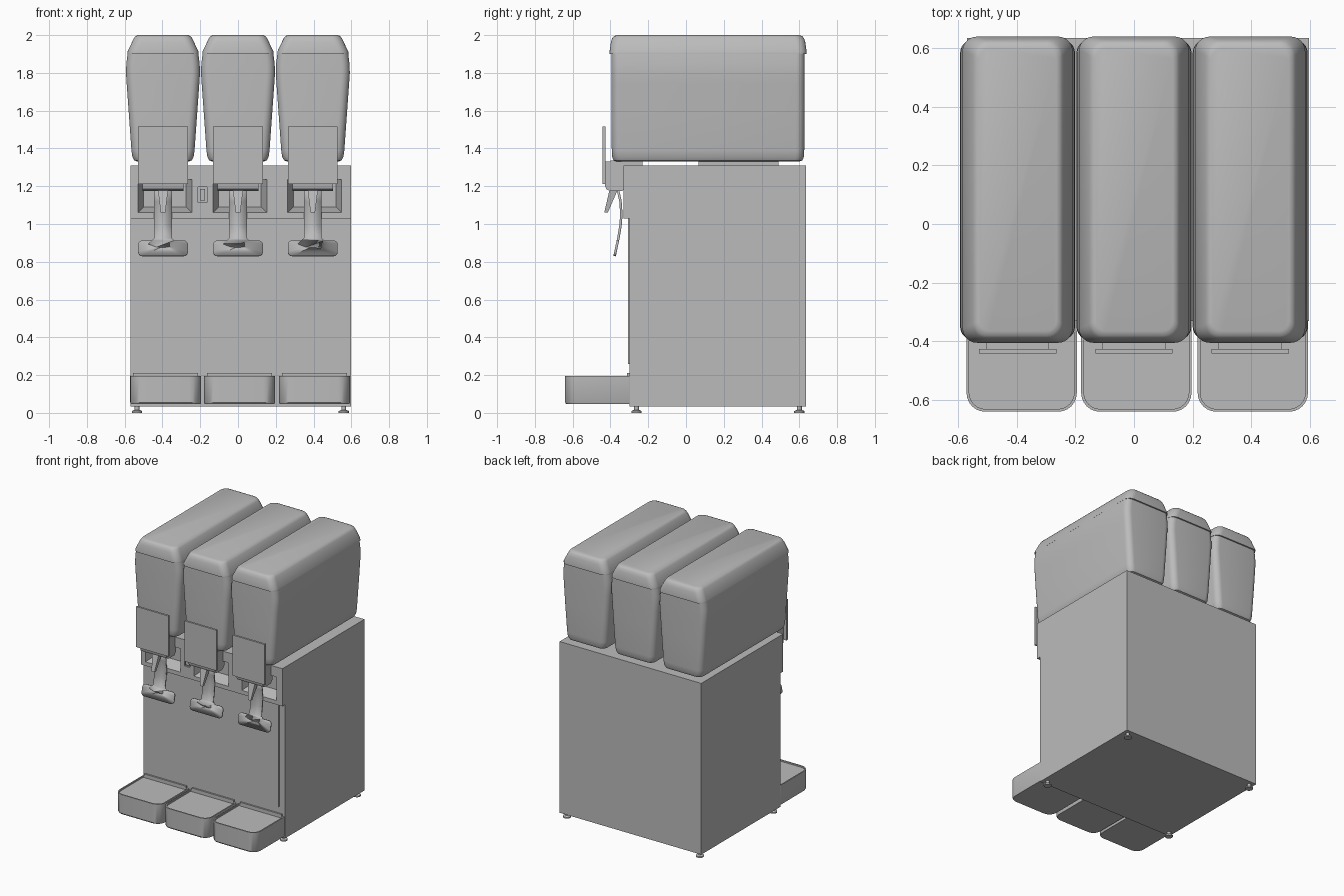
import bpy, bmesh, math
from mathutils import Vector

cube = bpy.data.objects.get("Cube")
if cube:
    bpy.data.objects.remove(cube, do_unlink=True)

grey = bpy.data.materials.new("neutral grey")
grey.use_nodes = True
COLOR = (0.5, 0.5, 0.5, 1)
grey.diffuse_color = COLOR
grey.node_tree.nodes["Principled BSDF"].inputs["Base Color"].default_value = COLOR


def finish(name, bm, smooth=True):
    bmesh.ops.recalc_face_normals(bm, faces=bm.faces)
    mesh = bpy.data.meshes.new(name)
    bm.to_mesh(mesh)
    bm.free()
    obj = bpy.data.objects.new(name, mesh)
    bpy.context.collection.objects.link(obj)
    mesh.materials.append(grey)
    if smooth:
        bpy.ops.object.select_all(action='DESELECT')
        obj.select_set(True)
        bpy.context.view_layer.objects.active = obj
        bpy.ops.object.shade_smooth_by_angle(angle=math.radians(35))
    return obj


def loft(name, rings, smooth=True):
    """Skin a list of equally long point loops and cap both ends."""
    bm = bmesh.new()
    loops = [[bm.verts.new(p) for p in ring] for ring in rings]
    n = len(loops[0])
    for a, b in zip(loops, loops[1:]):
        for i in range(n):
            bm.faces.new((a[i], a[(i + 1) % n], b[(i + 1) % n], b[i]))
    bm.faces.new(loops[0])
    bm.faces.new(loops[-1])
    return finish(name, bm, smooth)


def box(name, x, y, z):
    rings = [[(x[0], y[0], h), (x[1], y[0], h), (x[1], y[1], h), (x[0], y[1], h)] for h in z]
    return loft(name, rings, False)


def extrude_x(name, profile, x0, x1, smooth=False):
    return loft(name, [[(x, y, z) for y, z in profile] for x in (x0, x1)], smooth)


def rounded(cx, hw, y0, y1, z, front_r, back_r=None, steps=6):
    """Rounded rectangle loop at height z."""
    back_r = front_r if back_r is None else back_r
    corners = [(1, y0, 1, front_r, -90), (1, y1, -1, back_r, 0),
               (-1, y1, -1, back_r, 90), (-1, y0, 1, front_r, 180)]
    pts = []
    for side, y, inward, r, start in corners:
        for i in range(steps + 1):
            a = math.radians(start + 90 * i / steps)
            pts.append((cx + side * (hw - r) + r * math.cos(a),
                        y + inward * r + r * math.sin(a), z))
    return pts


# Cabinet with the overhanging valve panel
cabinet = extrude_x("cabinet", [(-0.30, 0.035), (0.635, 0.035), (0.635, 1.31),
                                (-0.33, 1.31), (-0.33, 1.03), (-0.30, 1.03)], -0.57, 0.597)
box("front_panel", (-0.53, 0.55), (-0.307, -0.298), (0.26, 1.03))


def cut(cutter):
    cutter.hide_render = True
    mod = cabinet.modifiers.new("recess", 'BOOLEAN')
    mod.operation = 'DIFFERENCE'
    mod.solver = 'EXACT'
    mod.object = cutter
    bpy.context.view_layer.objects.active = cabinet
    bpy.ops.object.modifier_apply(modifier=mod.name)
    bpy.data.objects.remove(cutter, do_unlink=True)


def tapered_cutter(cx, hw, z0, z1, depth, taper):
    def ring(y, t):
        return [(cx - hw + t, y, z0 + t), (cx + hw - t, y, z0 + t),
                (cx + hw - t, y, z1), (cx - hw + t, y, z1)]
    return loft("cutter", [ring(-0.36, 0), ring(-0.33, 0), ring(-0.33 + depth, taper)], False)


centres = (-0.397, 0.0, 0.396)
for cx in centres:
    cut(tapered_cutter(cx + 0.01, 0.143, 1.06, 1.235, 0.09, 0.03))

# Power switch set into the panel
cut(tapered_cutter(-0.188, 0.023, 1.115, 1.195, 0.012, 0))
box("switch_rocker", (-0.202, -0.174), (-0.328, -0.315), (1.125, 1.185))

# Adjustable feet
for fx in (-0.535, 0.56):
    for fy in (-0.262, 0.60):
        profile = [(0.027, 0), (0.027, 0.01), (0.013, 0.016), (0.013, 0.04)]
        loft("foot", [[(fx + r * math.cos(i * math.pi / 8), fy + r * math.sin(i * math.pi / 8), z)
                       for i in range(16)] for r, z in profile])

for cx in centres:
    # Bowl, widest near its shoulder: height, half width, end inset, corner radius
    sections = [(1.33, 0.135, 0.03, 0.03), (1.337, 0.152, 0.012, 0.04),
                (1.355, 0.162, 0.004, 0.045), (1.39, 0.167, 0.002, 0.045),
                (1.60, 0.182, 0, 0.045), (1.74, 0.192, 0, 0.045), (1.80, 0.196, 0, 0.045),
                (1.85, 0.194, 0, 0.045), (1.905, 0.187, 0, 0.045)]
    loft("bowl", [rounded(cx, hw, -0.395 + e, 0.628 - e, z, r) for z, hw, e, r in sections])

    # Lid with sloping shoulders
    sections = [(1.90, 0.188, 0, 0.05), (1.912, 0.188, 0, 0.05), (1.965, 0.163, 0.008, 0.05),
                (1.985, 0.153, 0.015, 0.05), (1.995, 0.145, 0.024, 0.045),
                (2.0, 0.132, 0.04, 0.035)]
    loft("lid", [rounded(cx, hw, -0.405 + e, 0.639 - e, z, r) for z, hw, e, r in sections])

    # Cooling plate and outlet under the bowl
    box("cooling_plate", (cx - 0.11, cx + 0.11), (0.065, 0.49), (1.305, 1.335))
    box("bowl_outlet", (cx - 0.105, cx + 0.105), (-0.40, -0.23), (1.305, 1.335))

    # Valve block with rounded lower front edge, and the plate on it
    extrude_x("valve_block", [(-0.428, 1.33), (-0.428, 1.20), (-0.422, 1.185), (-0.405, 1.176),
                              (-0.335, 1.176), (-0.315, 1.20), (-0.315, 1.33)],
              cx - 0.108, cx + 0.108, True)
    box("valve_plate", (cx - 0.132, cx + 0.132), (-0.442, -0.427), (1.213, 1.515))

    # Tapered nozzle
    loft("nozzle", [[(cx + sx * hw, y0 if sy < 0 else y1, z)
                     for sx, sy in ((-1, -1), (1, -1), (1, 1), (-1, 1))]
                    for hw, y0, y1, z in ((0.027, -0.405, -0.362, 1.18),
                                          (0.012, -0.433, -0.414, 1.06))], False)

    # Push lever: curved stem flowing into a wide rounded paddle
    path = [(-0.36, 1.18), (-0.347, 1.12), (-0.342, 1.05), (-0.347, 0.99), (-0.358, 0.925)]
    bm = bmesh.new()
    rows = [[bm.verts.new((cx + s * 0.047, y, z)) for s in (-1, 1)] for y, z in path]
    for a, b in zip(rows, rows[1:]):
        bm.faces.new((a[0], a[1], b[1], b[0]))

    def on_slope(x, z):
        return bm.verts.new((cx + x, -0.358 - (0.925 - z) * 0.21, z))

    outline = []
    for px, pz, start in ((0.108, 0.89, 90), (0.108, 0.852, 0),
                          (-0.108, 0.852, -90), (-0.108, 0.89, 180)):
        for i in range(5):
            a = math.radians(start - 22.5 * i)
            outline.append(on_slope(px + 0.024 * math.cos(a), pz + 0.022 * math.sin(a)))
    neck = [on_slope(x, 0.912) for x in (-0.06, 0.06)]
    bm.faces.new(outline + [neck[1], neck[0]])
    bm.faces.new((rows[-1][0], rows[-1][1], neck[1], neck[0]))
    lever = finish("push_lever", bm)
    mod = lever.modifiers.new("thickness", 'SOLIDIFY')
    mod.thickness = 0.013
    mod.offset = 0

# Drip trays with a raised rim and a back flange
for cx in (-0.383, 0.008, 0.405):
    hw = 0.188
    loft("drip_tray", [rounded(cx, hw - 0.004, -0.634, -0.298, 0.047, 0.06, 0.004),
                       rounded(cx, hw, -0.64, -0.298, 0.055, 0.064, 0.004),
                       rounded(cx, hw, -0.64, -0.298, 0.195, 0.064, 0.004),
                       rounded(cx, hw - 0.009, -0.631, -0.31, 0.195, 0.056, 0.004),
                       rounded(cx, hw - 0.009, -0.631, -0.31, 0.185, 0.056, 0.004)])
    box("tray_flange", (cx - 0.172, cx + 0.172), (-0.312, -0.298), (0.185, 0.212))
